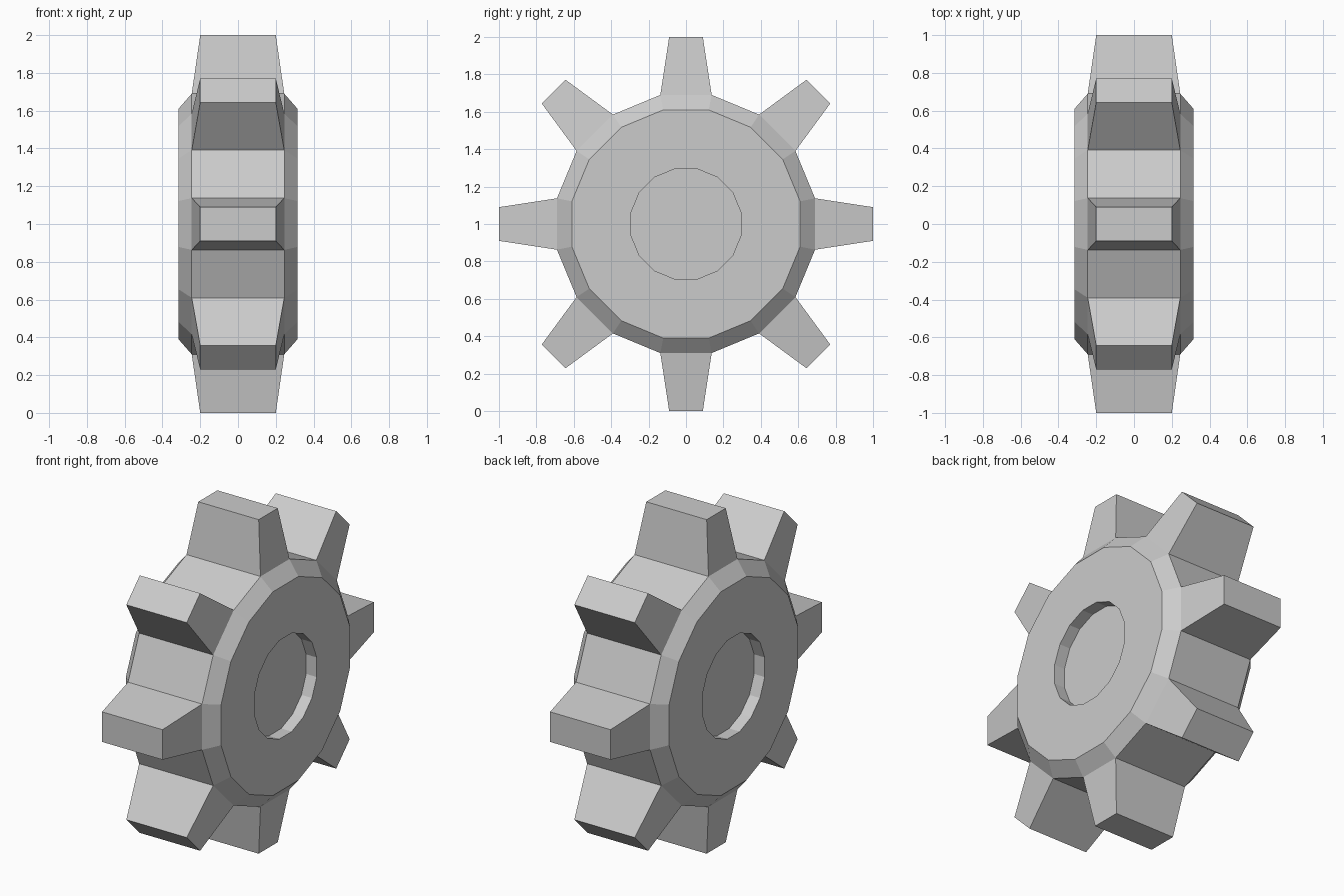
import bpy, bmesh, math

cube = bpy.data.objects.get("Cube")
if cube:
    bpy.data.objects.remove(cube, do_unlink=True)

SIDES = 16
STEP = 2 * math.pi / SIDES
CENTRE_Z = 1.0

grey = bpy.data.materials.new("light_grey")
grey.use_nodes = True
colour = (0.6, 0.6, 0.6, 1)
grey.diffuse_color = colour
grey.node_tree.nodes["Principled BSDF"].inputs["Base Color"].default_value = colour

bm = bmesh.new()


def ring(x, flat_radius):
    """Sixteen-sided ring around the x axis, with a flat side on top."""
    r = flat_radius / math.cos(STEP / 2)
    return [bm.verts.new((x, r * math.cos((i - 0.5) * STEP),
                          CENTRE_Z + r * math.sin((i - 0.5) * STEP)))
            for i in range(SIDES)]


def bridge(a, b):
    return [bm.faces.new((a[i], a[(i + 1) % SIDES], b[(i + 1) % SIDES], b[i]))
            for i in range(SIDES)]


# Wheel body: hub recess, side face, bevel and rim, mirrored across x
profile = [(0.245, 0.295), (0.315, 0.295), (0.315, 0.61), (0.245, 0.69)]
profile += [(-x, r) for x, r in reversed(profile)]
rings = [ring(x, r) for x, r in profile]
bands = [bridge(a, b) for a, b in zip(rings, rings[1:])]
bm.faces.new(rings[0])
bm.faces.new(rings[-1])

# Teeth: every other rim face pulled out and tapered
rim = bands[3]
for i in range(0, SIDES, 2):
    angle = i * STEP
    c, s = math.cos(angle), math.sin(angle)
    tip = bmesh.ops.extrude_discrete_faces(bm, faces=[rim[i]])["faces"][0]
    for v in tip.verts:
        y, z = v.co.y, v.co.z - CENTRE_Z
        across = math.copysign(0.09, z * c - y * s)
        v.co = (math.copysign(0.2, v.co.x),
                c - across * s,
                CENTRE_Z + s + across * c)

bmesh.ops.recalc_face_normals(bm, faces=bm.faces)
mesh = bpy.data.meshes.new("gear_wheel")
bm.to_mesh(mesh)
bm.free()
mesh.materials.append(grey)
gear = bpy.data.objects.new("gear_wheel", mesh)
bpy.context.collection.objects.link(gear)
